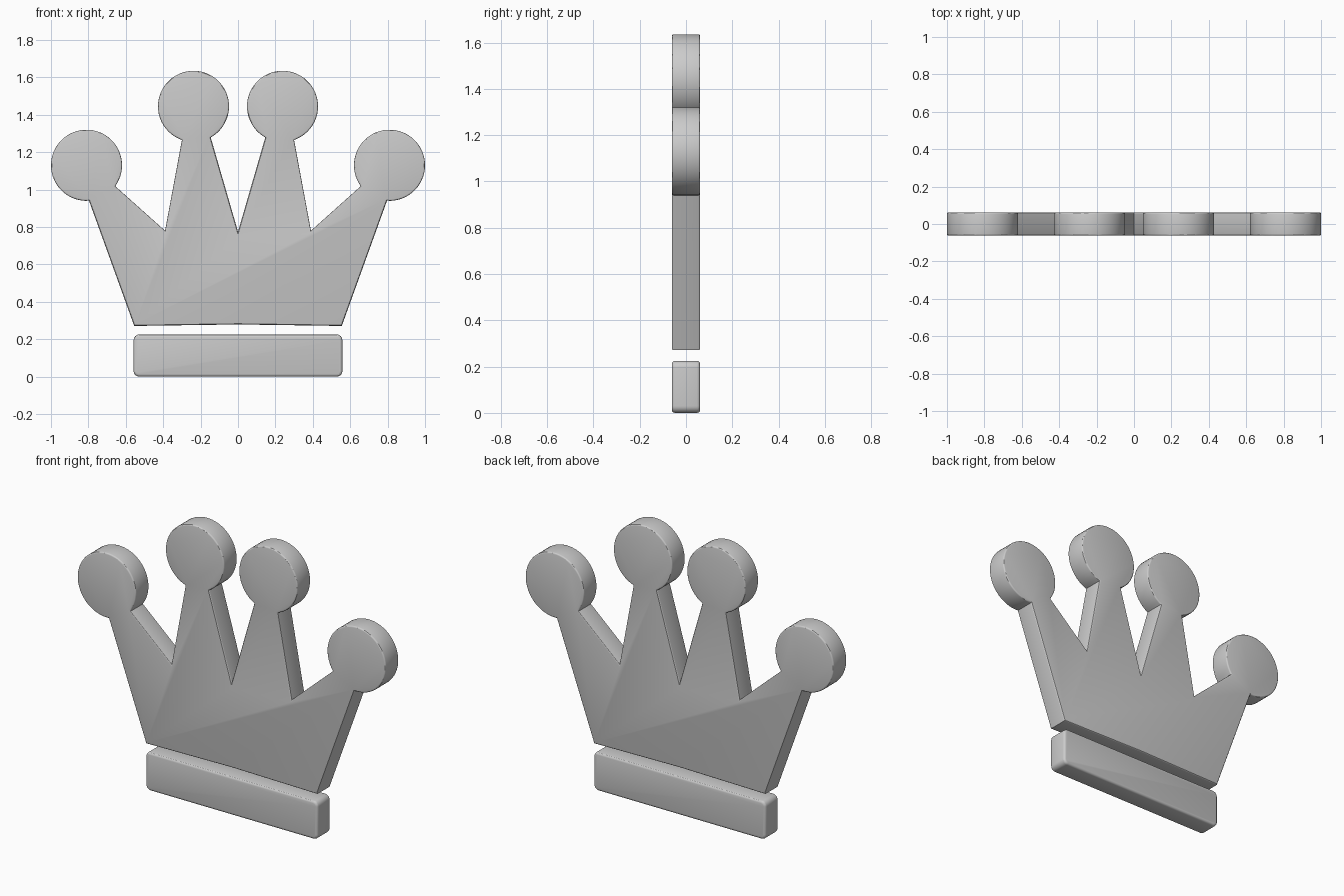
import bpy, bmesh, math

if "Cube" in bpy.data.objects:
    bpy.data.objects.remove(bpy.data.objects["Cube"])

HALF_DEPTH = 0.0615


def arc(cx, cz, r, a0, a1, n):
    """Points along a circular arc, angles in degrees."""
    return [(cx + r * math.cos(math.radians(a0 + (a1 - a0) * i / n)),
             cz + r * math.sin(math.radians(a0 + (a1 - a0) * i / n)))
            for i in range(n + 1)]


def plate(name, outline, bevel):
    """Extrude an x-z outline along y and round the front and back rims."""
    bm = bmesh.new()
    front = [bm.verts.new((x, -HALF_DEPTH, z)) for x, z in outline]
    back = [bm.verts.new((x, HALF_DEPTH, z)) for x, z in outline]
    caps = [bm.faces.new(front), bm.faces.new(back[::-1])]
    n = len(outline)
    for i in range(n):
        j = (i + 1) % n
        bm.faces.new((front[i], back[i], back[j], front[j]))
    bmesh.ops.recalc_face_normals(bm, faces=bm.faces)
    rims = [e for f in caps for e in f.edges]
    bmesh.ops.bevel(bm, geom=rims, offset=bevel, segments=3, profile=0.5,
                    affect='EDGES', clamp_overlap=True)
    mesh = bpy.data.meshes.new(name)
    bm.to_mesh(mesh)
    bm.free()
    obj = bpy.data.objects.new(name, mesh)
    bpy.context.collection.objects.link(obj)
    bpy.ops.object.select_all(action='DESELECT')
    obj.select_set(True)
    bpy.context.view_layer.objects.active = obj
    bpy.ops.object.shade_smooth_by_angle(angle=math.radians(30))
    return obj


# Crown body: right half of the outline, then mirrored
half = [(0, 0.279), (0.555, 0.271)]
half += arc(0.81, 1.13, 0.19, -94, 216, 48)      # outer ball
half += [(0.39, 0.78)]                           # outer valley
half += arc(0.238, 1.445, 0.19, -71, 241, 48)    # inner ball
half += [(0, 0.775)]                             # centre valley
crown = half + [(-x, z) for x, z in half[-2:0:-1]]
plate("crown_body", crown, 0.008)

# Base bar with rounded corners
w, h, r = 0.558, 0.225, 0.03
base = (arc(w - r, r, r, -90, 0, 6) + arc(w - r, h - r, r, 0, 90, 6)
        + arc(r - w, h - r, r, 90, 180, 6) + arc(r - w, r, r, 180, 270, 6))
plate("base_bar", base, 0.014)
